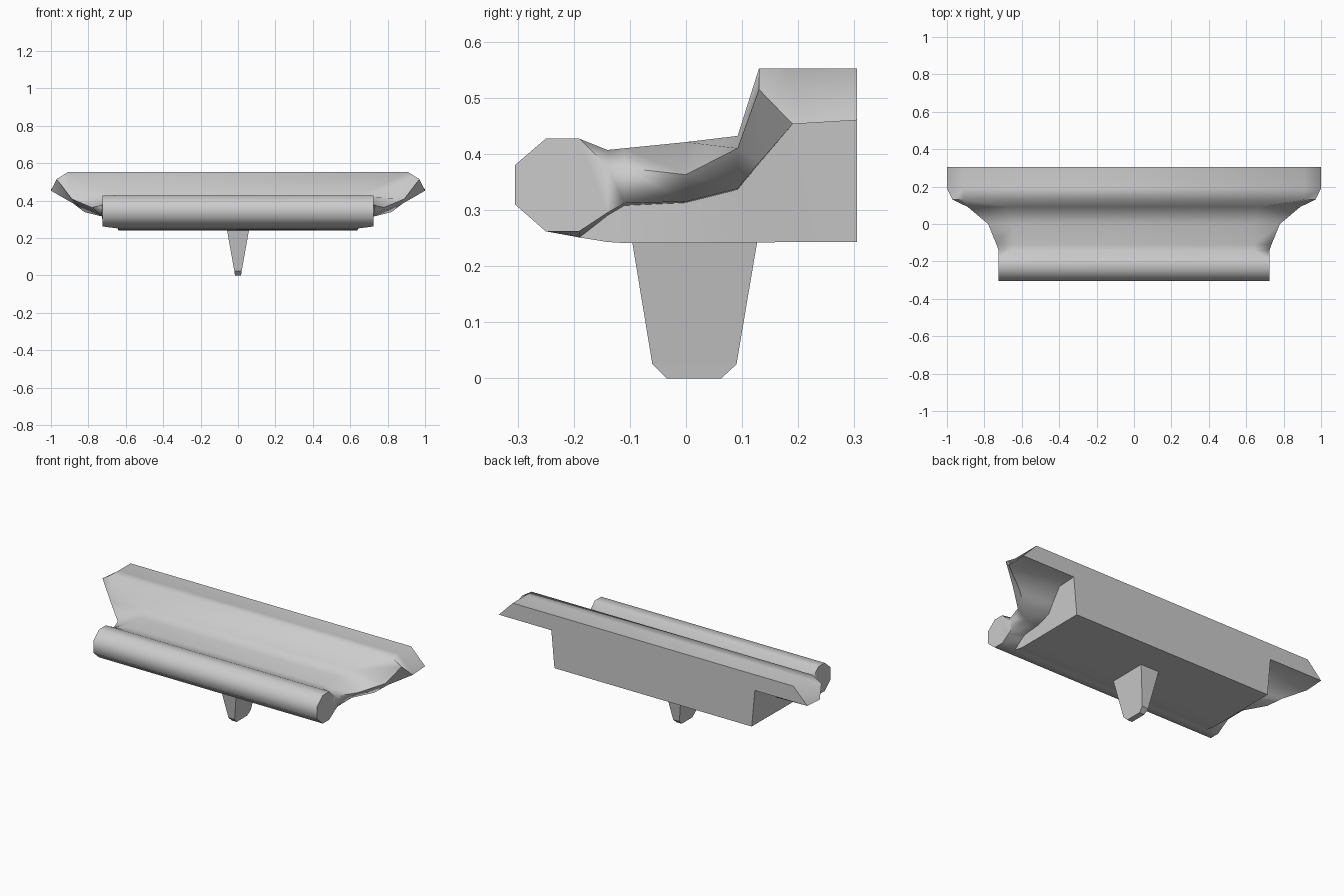
import bpy, bmesh, math

cube = bpy.data.objects.get("Cube")
if cube:
    bpy.data.objects.remove(cube, do_unlink=True)

GREY = bpy.data.materials.new("plain_grey")
GREY.use_nodes = True
colour = (0.6, 0.6, 0.6, 1)
GREY.diffuse_color = colour
GREY.node_tree.nodes["Principled BSDF"].inputs["Base Color"].default_value = colour


def loft(name, rings, smooth_angle=None):
    """Skin a list of equal-length closed rings and cap both ends."""
    bm = bmesh.new()
    loops = [[bm.verts.new(p) for p in ring] for ring in rings]
    for a, b in zip(loops, loops[1:]):
        for i in range(len(a)):
            j = (i + 1) % len(a)
            bm.faces.new((a[i], a[j], b[j], b[i]))
    bm.faces.new(loops[0])
    bm.faces.new(loops[-1])
    bmesh.ops.remove_doubles(bm, verts=bm.verts, dist=0.0005)
    bmesh.ops.recalc_face_normals(bm, faces=bm.faces)
    mesh = bpy.data.meshes.new(name)
    bm.to_mesh(mesh)
    bm.free()
    mesh.materials.append(GREY)
    obj = bpy.data.objects.new(name, mesh)
    bpy.context.collection.objects.link(obj)
    if smooth_angle:
        bpy.ops.object.select_all(action='DESELECT')
        obj.select_set(True)
        bpy.context.view_layer.objects.active = obj
        bpy.ops.object.shade_smooth_by_angle(angle=math.radians(smooth_angle))
    return obj


# Ledge cross-sections from front to back: y, then (x, z) of the
# dish edge, rim, wing underside, block top and block bottom
W = 0.725
SECTIONS = [
    (-0.305, (W, 0.38), (W, 0.38), (W, 0.31), (W, 0.31), (W, 0.31)),
    (-0.25, (W, 0.427), (W, 0.427), (W, 0.262), (W, 0.262), (W, 0.262)),
    (-0.19, (W, 0.427), (W, 0.427), (W, 0.262), (0.64, 0.251), (0.64, 0.251)),
    (-0.14, (0.64, 0.407), (W, 0.378), (W, 0.295), (0.64, 0.29), (0.64, 0.243)),
    (-0.11, (0.64, 0.41), (0.735, 0.375), (W, 0.312), (0.64, 0.308), (0.64, 0.241)),
    (0.0, (0.64, 0.421), (0.78, 0.363), (W, 0.315), (0.645, 0.313), (0.64, 0.241)),
    (0.092, (0.67, 0.432), (0.89, 0.41), (0.82, 0.338), (0.65, 0.336), (0.64, 0.242)),
    (0.13, (0.91, 0.552), (0.97, 0.515), (0.88, 0.384), (0.655, 0.382), (0.64, 0.242)),
    (0.19, (0.91, 0.552), (1.0, 0.453), (1.0, 0.453), (0.66, 0.453), (0.64, 0.243)),
    (0.305, (0.91, 0.552), (1.0, 0.46), (1.0, 0.46), (0.66, 0.46), (0.64, 0.243)),
]
rings = []
for y, *half in SECTIONS:
    right = [(x, y, z) for x, z in half]
    left = [(-x, y, z) for x, z in reversed(half)]
    rings.append(right + left)
loft("ledge", rings, 75)

# Tapered support peg: z, half width, front y, back y
PEG = [(0.0, 0.016, -0.035, 0.063), (0.025, 0.02, -0.06, 0.09), (0.25, 0.06, -0.097, 0.128)]
loft("support_peg", [[(-w, f, z), (w, f, z), (w, b, z), (-w, b, z)] for z, w, f, b in PEG])
